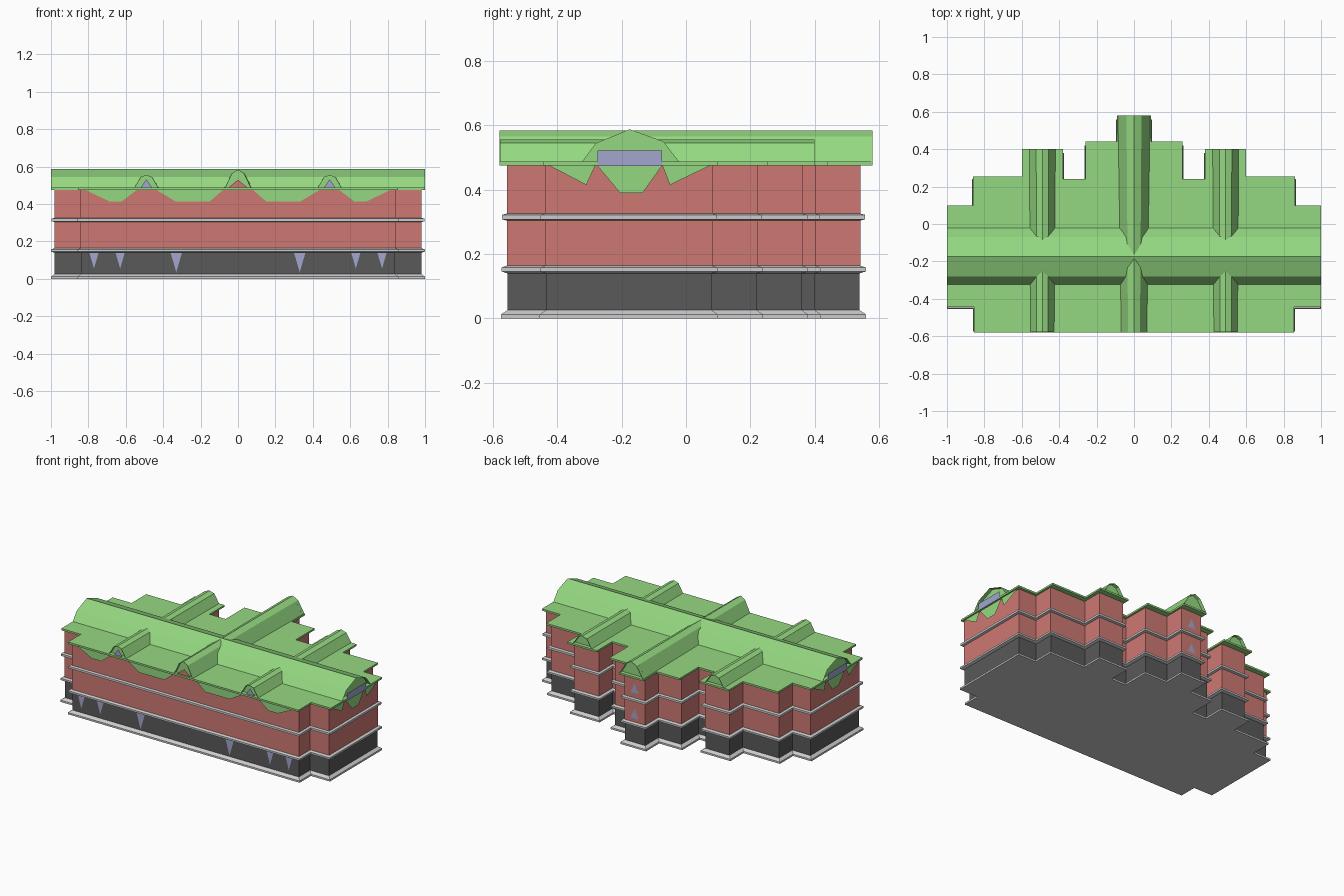
import bpy, bmesh
from mathutils import Vector

if "Cube" in bpy.data.objects:
    bpy.data.objects.remove(bpy.data.objects["Cube"])


def material(name, rgb):
    m = bpy.data.materials.new(name)
    m.diffuse_color = (*rgb, 1)
    m.use_nodes = True
    m.node_tree.nodes["Principled BSDF"].inputs["Base Color"].default_value = m.diffuse_color
    return m


GREEN = material("roof_green", (0.30, 0.69, 0.22))
RED = material("wall_red", (0.62, 0.19, 0.17))
DARK = material("base_dark", (0.10, 0.10, 0.10))
BLUE = material("window_blue", (0.36, 0.38, 0.62))


def add_mesh(name, verts, faces, mat=None):
    me = bpy.data.meshes.new(name)
    me.from_pydata(verts, [], faces)
    bm = bmesh.new()
    bm.from_mesh(me)
    bmesh.ops.recalc_face_normals(bm, faces=bm.faces)
    bm.to_mesh(me)
    bm.free()
    if mat:
        me.materials.append(mat)
    ob = bpy.data.objects.new(name, me)
    bpy.context.collection.objects.link(ob)
    return ob


def mirrored(half):
    return half + [(-x, y) for x, y in reversed(half)]


def offset(outline, d):
    # miter offset of a right-angled counter-clockwise outline
    out = []
    for i, p in enumerate(outline):
        p = Vector(p)
        a = (p - Vector(outline[i - 1])).normalized()
        b = (Vector(outline[(i + 1) % len(outline)]) - p).normalized()
        out.append((p.x + d * (a.y + b.y), p.y - d * (a.x + b.x)))
    return out


def storey(name, outline, levels, mat=None):
    # stack of offset outlines, closed top and bottom
    n = len(outline)
    verts = [(x, y, z) for d, z in levels for x, y in offset(outline, d)]
    faces = [[k * n + i, k * n + (i + 1) % n, (k + 1) * n + (i + 1) % n, (k + 1) * n + i]
             for k in range(len(levels) - 1) for i in range(n)]
    faces += [list(range(n)), list(range(len(verts) - n, len(verts)))]
    return add_mesh(name, verts, faces, mat)


WALL = mirrored([(0.845, -0.56), (0.845, -0.44), (0.985, -0.44), (0.985, 0.085),
                 (0.85, 0.085), (0.85, 0.225), (0.58, 0.225), (0.58, 0.365),
                 (0.39, 0.365), (0.39, 0.22), (0.25, 0.22), (0.25, 0.405),
                 (0.08, 0.405), (0.08, 0.545)])
EAVES = mirrored([(0.855, -0.58), (0.855, -0.445), (1, -0.445), (1, 0.1),
                  (0.86, 0.1), (0.86, 0.255), (0.6, 0.255), (0.6, 0.4),
                  (0.38, 0.4), (0.38, 0.24), (0.26, 0.24), (0.26, 0.44),
                  (0.09, 0.44), (0.09, 0.58)])

# Walls and string courses
storey("plinth", WALL, [(0.015, 0), (0.015, 0.012), (-0.005, 0.026)])
storey("ground_floor", WALL, [(-0.005, 0.026), (-0.005, 0.148)], DARK)
storey("lower_band", WALL, [(-0.005, 0.14), (0.014, 0.146), (0.014, 0.158), (-0.003, 0.164)])
storey("middle_floor", WALL, [(-0.003, 0.16), (-0.003, 0.31)], RED)
storey("upper_band", WALL, [(-0.003, 0.304), (0.012, 0.308), (0.012, 0.322), (-0.003, 0.326)])
storey("upper_floor", WALL, [(-0.003, 0.322), (-0.003, 0.482)], RED)
storey("roof_eaves", EAVES, [(0, 0.476), (0, 0.488)], GREEN)


def ridge(name, profile, axis, centre, start, end, inset=0.025, end_scale=1):
    # roof hump: open strip overhanging recessed gable walls
    def at(t, u, z):
        return (t, centre + u, z) if axis == 'X' else (centre + u, t, z)
    n = len(profile)
    verts = [at(start, u, z) for u, z in profile]
    verts += [at(end, u * end_scale, z) for u, z in profile]
    faces = [[i, i + 1, n + i + 1, n + i] for i in range(n - 1)]
    for t, s in ((start + inset, 1), (end - inset, end_scale)):
        faces.append(list(range(len(verts), len(verts) + n)))
        verts += [at(t, u * s, z) for u, z in profile]
    return add_mesh(name, verts, faces, GREEN)


# Main ridge and three crossing ridges
ridge("main_ridge", [(-0.15, 0.485), (-0.105, 0.545), (0, 0.588), (0.105, 0.55), (0.155, 0.485)],
      'X', -0.175, -1, 1)
ridge("centre_ridge", [(-0.07, 0.485), (-0.032, 0.565), (0, 0.584), (0.032, 0.565), (0.07, 0.485)],
      'Y', 0, -0.58, 0.58, end_scale=1.25)
for s in (-1, 1):
    ridge("side_ridge", [(-0.065, 0.485), (-0.03, 0.545), (0, 0.556), (0.03, 0.545), (0.065, 0.485)],
          'Y', s * 0.49, -0.578, 0.4, end_scale=1.1)


def panel(name, pts, mat, plane, depth):
    # flat piece laid on a wall: pts are (across, z)
    verts = [(u, depth, z) if plane == 'Y' else (depth, u, z) for u, z in pts]
    return add_mesh(name, verts, [list(range(len(pts)))], mat)


# Front wall: hanging roof trim, pointed windows, gable lights
for s in (-1, 1):
    for pts in ([(0.07, 0.484), (0.15, 0.415), (0.335, 0.415), (0.45, 0.484)],
                [(0.53, 0.484), (0.62, 0.415), (0.69, 0.415), (0.83, 0.484)]):
        panel("front_trim", [(s * u, z) for u, z in pts], GREEN, 'Y', -0.564)
    for x, w, low in ((0.33, 0.03, 0.035), (0.63, 0.024, 0.055), (0.77, 0.024, 0.055)):
        panel("front_window", [(s * x - w, 0.138), (s * x + w, 0.138), (s * x, low)],
              BLUE, 'Y', -0.561)
    panel("gable_light", [(s * 0.49 - 0.03, 0.489), (s * 0.49 + 0.03, 0.489), (s * 0.49, 0.532)],
          BLUE, 'Y', -0.569)
    # End wall: gable light and hanging trim
    x = s * 0.99
    panel("end_light", [(-0.275, 0.474), (-0.075, 0.474), (-0.075, 0.522), (-0.275, 0.522)],
          BLUE, 'X', s * 1.003)
    panel("end_trim", [(-0.275, 0.474), (-0.205, 0.39), (-0.135, 0.39), (-0.075, 0.474)],
          GREEN, 'X', x)
    panel("end_trim_front", [(-0.435, 0.48), (-0.31, 0.415), (-0.28, 0.48)], GREEN, 'X', x)
    panel("end_trim_back", [(-0.075, 0.48), (-0.05, 0.415), (0.085, 0.48)], GREEN, 'X', x)
panel("front_gable_wall", [(-0.05, 0.489), (0.05, 0.489), (0, 0.53)], RED, 'Y', -0.57)

# Rear centre bay: windows on each floor
for z in (0.19, 0.36):
    panel("rear_window", [(-0.03, z), (0.03, z), (0, z + 0.065)], BLUE, 'Y', 0.545)
